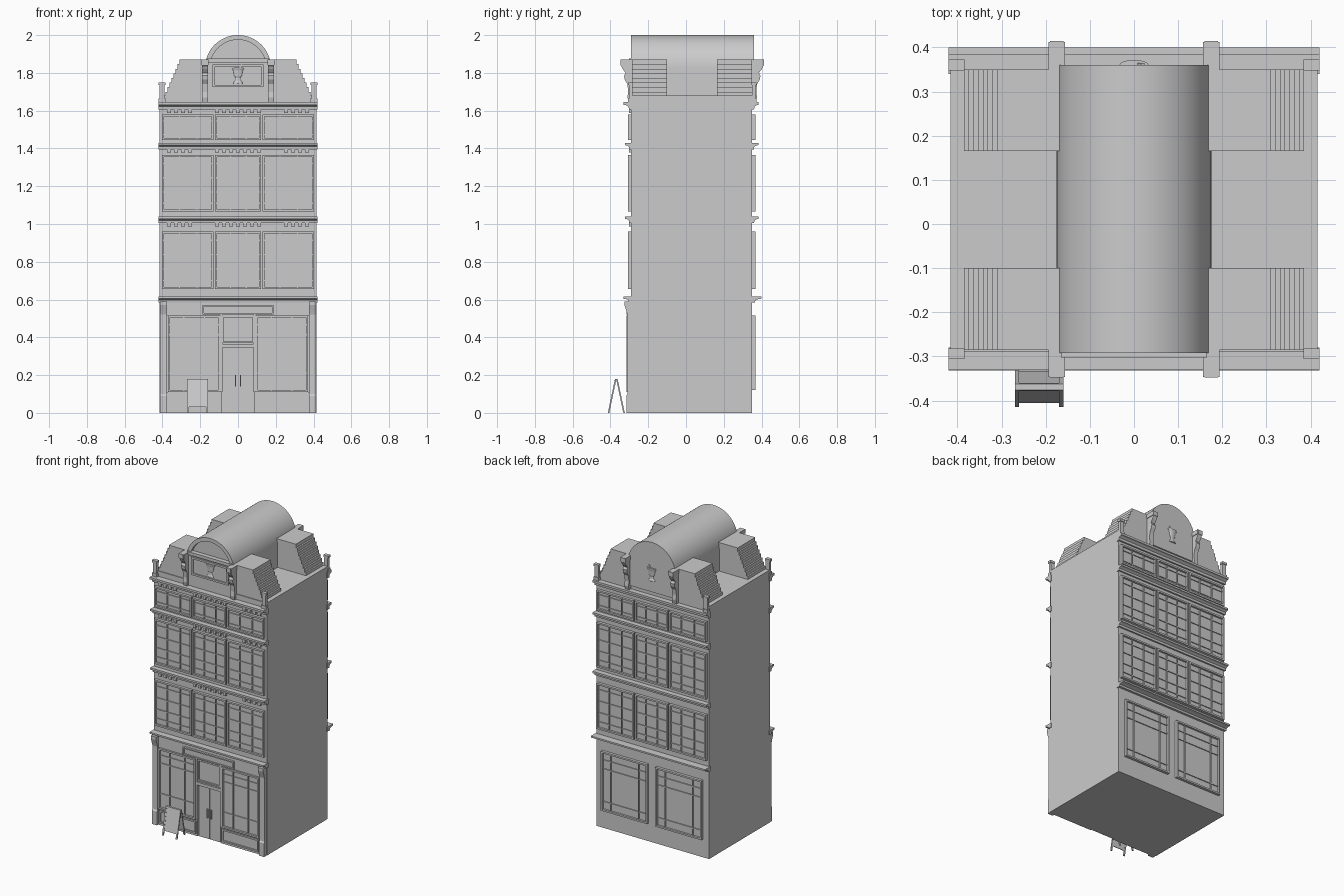
import bpy, bmesh, math

if "Cube" in bpy.data.objects:
    bpy.data.objects.remove(bpy.data.objects["Cube"])

FRONT, BACK = (-0.29, -1), (0.35, 1)      # wall plane y, outward direction


def finish(name, bm, smooth=False):
    bmesh.ops.recalc_face_normals(bm, faces=bm.faces)
    me = bpy.data.meshes.new(name)
    bm.to_mesh(me)
    bm.free()
    ob = bpy.data.objects.new(name, me)
    bpy.context.collection.objects.link(ob)
    if smooth:
        bpy.ops.object.select_all(action='DESELECT')
        ob.select_set(True)
        bpy.context.view_layer.objects.active = ob
        bpy.ops.object.shade_smooth_by_angle(angle=math.radians(30))
    return ob


def add_prism(bm, pts, axis, a, b):
    """Closed outline extruded from a to b; outline is (y,z) for 'X', (x,z) for 'Y'."""
    place = (lambda p, t: (t, p[0], p[1])) if axis == 'X' else (lambda p, t: (p[0], t, p[1]))
    lo = [bm.verts.new(place(p, a)) for p in pts]
    hi = [bm.verts.new(place(p, b)) for p in pts]
    bm.faces.new(lo)
    bm.faces.new(hi[::-1])
    n = len(pts)
    for i in range(n):
        j = (i + 1) % n
        bm.faces.new((lo[i], lo[j], hi[j], hi[i]))


def add_box(bm, side, x0, x1, z0, z1, d1, d0=-0.005):
    """Box on a facade, reaching out by d1 from the wall."""
    w, s = side
    add_prism(bm, [(x0, z0), (x1, z0), (x1, z1), (x0, z1)], 'Y', w + s * d0, w + s * d1)


def add_frame(bm, side, x0, x1, z0, z1, t, d):
    add_box(bm, side, x0, x0 + t, z0, z1, d)
    add_box(bm, side, x1 - t, x1, z0, z1, d)
    add_box(bm, side, x0 + t, x1 - t, z0, z0 + t, d)
    add_box(bm, side, x0 + t, x1 - t, z1 - t, z1, d)


def window(name, side, x0, x1, z0, z1, cols, rows, d=0.018):
    bm = bmesh.new()
    t = 0.011
    add_frame(bm, side, x0, x1, z0, z1, t, d)
    add_box(bm, side, x0 + t, x1 - t, z0 + t, z1 - t, d - 0.013)
    for c in cols:
        x = x0 + (x1 - x0) * c
        add_box(bm, side, x - 0.003, x + 0.003, z0 + t, z1 - t, d - 0.006)
    for r in rows:
        z = z0 + (z1 - z0) * r
        add_box(bm, side, x0 + t, x1 - t, z - 0.003, z + 0.003, d - 0.007)
    finish(name, bm)


def facade_prism(name, side, profile, spans):
    w, s = side
    bm = bmesh.new()
    for a, b in spans:
        add_prism(bm, [(w + s * d, z) for d, z in profile], 'X', a, b)
    finish(name, bm)


# main body
bm = bmesh.new()
add_prism(bm, [(-0.415, 0), (0.415, 0), (0.415, 1.68), (-0.415, 1.68)], 'Y', -0.29, 0.35)
finish("building_body", bm)

# stepped gable blocks at the four roof corners
steps = [(0.16, 1.67), (0.39, 1.67)]
for i in range(8):
    x = 0.385 - i * 0.0107
    steps += [(x, 1.70 + (i - 1) * 0.0243 if i else 1.675), (x, 1.70 + i * 0.0243)]
steps.append((0.16, 1.87))
for label, y0, y1 in (("front", -0.285, -0.10), ("back", 0.165, 0.35)):
    bm = bmesh.new()
    for m in (1, -1):
        add_prism(bm, [(m * x, z) for x, z in steps], 'Y', y0, y1)
    finish(label + "_stepped_gables", bm)


def arc(r, n=40):
    return [(r * math.cos(math.pi * i / n), 1.825 + r * math.sin(math.pi * i / n)) for i in range(n + 1)]


# barrel roof, recessed behind a rim on the front
bm = bmesh.new()
add_prism(bm, [(-0.175, 1.67), (0.175, 1.67)] + arc(0.175), 'Y', -0.272, 0.36)
finish("barrel_roof", bm, True)
bm = bmesh.new()
add_prism(bm, arc(0.175) + arc(0.15)[::-1], 'Y', -0.292, -0.27)
finish("arch_rim", bm, True)
bm = bmesh.new()
add_box(bm, FRONT, -0.16, 0.16, 1.66, 1.855, 0.0, -0.03)
add_box(bm, FRONT, -0.165, 0.165, 1.855, 1.875, 0.012, -0.03)
add_frame(bm, FRONT, -0.135, 0.135, 1.725, 1.845, 0.012, 0.01)
finish("gable_centre_panel", bm)

# mortar relief with pestle on both gables
bowl = [(0, 1.742), (0.024, 1.742), (0.024, 1.75), (0.014, 1.76), (0.011, 1.772), (0.02, 1.783),
        (0.025, 1.81), (0.028, 1.818), (0.033, 1.822), (0.033, 1.83), (0, 1.83)]
for label, side, d in (("front", FRONT, 0.0), ("back", BACK, 0.01)):
    bm = bmesh.new()
    y = side[0] + side[1] * d
    n = 16
    rings = []
    for r, z in bowl:
        rings.append([bm.verts.new((r * math.cos(2 * math.pi * i / n),
                      y + 0.35 * r * math.sin(2 * math.pi * i / n), z)) for i in range(n)])
    for a, b in zip(rings, rings[1:]):
        for i in range(n):
            j = (i + 1) % n
            bm.faces.new((a[i], a[j], b[j], b[i]))
    bmesh.ops.remove_doubles(bm, verts=bm.verts, dist=1e-5)
    add_prism(bm, [(0.005, 1.825), (0.012, 1.825), (0.024, 1.845), (0.016, 1.848)], 'Y', y - 0.004, y + 0.004)
    finish(label + "_mortar_relief", bm)

# cornices: bottom z, height, overhang front and back
for i, (z, h, of, ob) in enumerate([(0.585, 0.03, 0.042, 0.05), (1.005, 0.035, 0.034, 0.035),
                                    (1.395, 0.035, 0.034, 0.033), (1.605, 0.04, 0.04, 0.035)]):
    for label, side, o in (("front", FRONT, of), ("back", BACK, ob)):
        prof = [(-0.01, z), (0.3 * o, z), (0.35 * o, z + 0.4 * h), (0.7 * o, z + 0.6 * h),
                (o, z + 0.65 * h), (o, z + h), (-0.01, z + h)]
        facade_prism(f"{label}_cornice_{i + 1}", side, prof, [(-0.42, 0.42)])

# dentils under the three upper front cornices
bm = bmesh.new()
for z in (1.008, 1.398, 1.608):
    for c, count in ((-0.31, 4), (0, 7), (0.31, 4)):
        for k in range(count):
            x = c + (k - (count - 1) / 2) * 0.037
            add_box(bm, FRONT, x - 0.01, x + 0.01, z - 0.02, z, 0.012)
finish("front_dentils", bm)

# upper windows, three per floor on both facades
bays = ((-0.403, -0.13), (-0.122, 0.122), (0.13, 0.403))
floors = ((0.655, 0.96, (0.15, 0.35, 0.6, 0.85)), (1.065, 1.365, (0.15, 0.35, 0.6, 0.85)),
          (1.445, 1.58, (0.22, 0.75)))
for label, side in (("front", FRONT), ("back", BACK)):
    for f, (z0, z1, rows) in enumerate(floors):
        for b, (x0, x1) in enumerate(bays):
            window(f"{label}_window_{f + 2}_{b + 1}", side, x0, x1, z0, z1, (0.34, 0.68), rows)

# ground floor windows
for m, label in ((-1, "left"), (1, "right")):
    xs = sorted((m * 0.095, m * 0.37))
    window(label + "_shop_window", FRONT, *xs, 0.11, 0.515, (0.3, 0.7), (0.25, 0.75, 0.88), 0.024)
    xs = sorted((m * 0.03, m * 0.37))
    window(label + "_back_window", BACK, *xs, 0.12, 0.515, (0.2, 0.8), (0.15, 0.7, 0.85), 0.018)

# shopfront panels, sign board and pilasters
bm = bmesh.new()
for m in (1, -1):
    add_box(bm, FRONT, *sorted((m * 0.085, m * 0.375)), 0, 0.11, 0.012)
    add_frame(bm, FRONT, *sorted((m * 0.095, m * 0.365)), 0.015, 0.10, 0.01, 0.019)
    add_box(bm, FRONT, *sorted((m * 0.083, m * 0.095)), 0.11, 0.52, 0.02)
add_box(bm, FRONT, -0.375, 0.375, 0.515, 0.585, 0.012)
add_frame(bm, FRONT, -0.187, 0.187, 0.52, 0.572, 0.008, 0.026)
add_box(bm, FRONT, -0.18, 0.18, 0.527, 0.565, 0.018)
finish("shopfront", bm)
pil = [(-0.005, 0), (0.026, 0), (0.026, 0.09), (0.02, 0.1), (0.02, 0.52), (0.026, 0.54),
       (0.036, 0.57), (0.036, 0.59), (-0.005, 0.59)]
facade_prism("pilasters", FRONT, pil, [(-0.413, -0.375), (0.375, 0.413)])

# double door with transom and handles
bm = bmesh.new()
add_box(bm, FRONT, -0.08, -0.002, 0, 0.345, 0.006)
add_box(bm, FRONT, 0.002, 0.08, 0, 0.345, 0.006)
add_box(bm, FRONT, -0.088, 0.088, 0.345, 0.365, 0.022)
add_frame(bm, FRONT, -0.085, 0.085, 0.37, 0.515, 0.009, 0.018)
add_box(bm, FRONT, -0.076, 0.076, 0.379, 0.506, 0.008)
for x in (-0.014, 0.014):
    add_box(bm, FRONT, x - 0.003, x + 0.003, 0.14, 0.2, 0.016)
finish("double_door", bm)

# scroll consoles and corner posts on both gables
scroll = [(-0.01, 1.645), (0.014, 1.645), (0.02, 1.67), (0.016, 1.70), (0.02, 1.74), (0.035, 1.765),
          (0.038, 1.785), (0.03, 1.80), (0.045, 1.82), (0.052, 1.835), (0.058, 1.84), (0.058, 1.868), (-0.01, 1.868)]
for label, side in (("front", FRONT), ("back", BACK)):
    d = 0.0 if side is FRONT else 0.006
    facade_prism(label + "_consoles", side, [(x + d, z) for x, z in scroll], [(-0.19, -0.16), (0.16, 0.19)])
    bm = bmesh.new()
    for m in (1, -1):
        add_box(bm, side, *sorted((m * 0.156, m * 0.194)), 1.842, 1.87, 0.056 + d)
        add_box(bm, side, *sorted((m * 0.388, m * 0.415)), 1.64, 1.735, 0.012 + d, -0.006 + d)
        add_box(bm, side, *sorted((m * 0.384, m * 0.42)), 1.735, 1.75, 0.016 + d, -0.008 + d)
        add_box(bm, side, *sorted((m * 0.384, m * 0.42)), 1.64, 1.665, 0.016 + d, -0.008 + d)
    finish(label + "_caps_and_posts", bm)

# folding pavement board
bm = bmesh.new()
for foot, top in ((-0.41, -0.372), (-0.328, -0.366)):
    def slab(x0, x1, z0, z1, t):
        y0, y1 = (foot + (top - foot) * z / 0.18 for z in (z0, z1))
        add_prism(bm, [(y0 - t, z0), (y0 + t, z0), (y1 + t, z1), (y1 - t, z1)], 'X', x0, x1)
    slab(-0.265, -0.165, 0.03, 0.178, 0.002)
    for x in (-0.27, -0.17):
        slab(x, x + 0.01, 0, 0.18, 0.004)
    slab(-0.26, -0.17, 0.17, 0.18, 0.004)
finish("pavement_board", bm)
